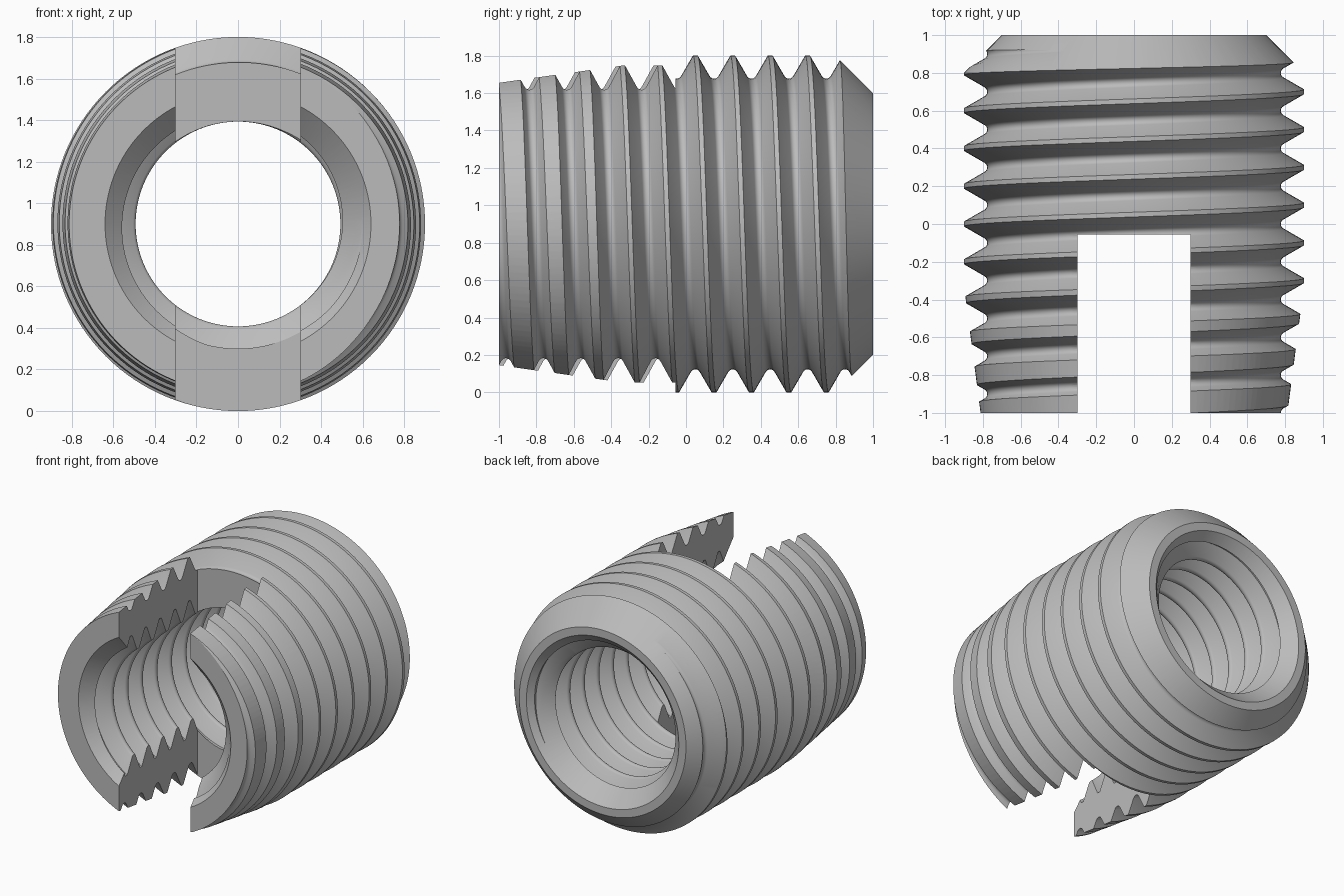
import bpy, bmesh
from math import sin, cos, pi, radians
from mathutils import Vector

if "Cube" in bpy.data.objects:
    bpy.data.objects.remove(bpy.data.objects["Cube"], do_unlink=True)

SEG = 128
AXIS_Z = 0.9

steel = bpy.data.materials.new("grey_steel")
steel.use_nodes = True
steel.diffuse_color = (0.5, 0.5, 0.5, 1)
steel.node_tree.nodes["Principled BSDF"].inputs["Base Color"].default_value = (0.5, 0.5, 0.5, 1)


def finish(bm, name):
    bmesh.ops.recalc_face_normals(bm, faces=bm.faces)
    bmesh.ops.triangulate(bm, faces=bm.faces)
    mesh = bpy.data.meshes.new(name)
    bm.to_mesh(mesh)
    bm.free()
    mesh.materials.append(steel)
    obj = bpy.data.objects.new(name, mesh)
    bpy.context.collection.objects.link(obj)
    return obj


def ring_point(y, r, phi):
    return Vector((r * cos(phi), y, AXIS_Z + r * sin(phi)))


def skin(bm, columns):
    for a, b in zip(columns, columns[1:]):
        for k in range(len(a) - 1):
            bm.faces.new((a[k], a[k + 1], b[k + 1], b[k]))


def cap_ends(bm):
    """Close each open end with a fan around the axis."""
    rims = [e for e in bm.edges if e.is_boundary]
    for side in (-1, 1):
        rim = [e for e in rims if e.verts[0].co.y * side > 0]
        centre = bm.verts.new((0, rim[0].verts[0].co.y, AXIS_Z))
        for e in rim:
            bm.faces.new((centre, e.verts[0], e.verts[1]))


def thread(name, major, pitch, start, half):
    """Threaded rod along y: flat crests, straight flanks, rounded roots."""
    minor = major - 0.6134 * pitch
    fillet = 0.1443 * pitch
    profile = [(-pitch / 16, major), (pitch / 16, major)]
    for i in range(7):
        a = radians(-60 + 20 * i)
        profile.append((pitch / 2 + fillet * sin(a), minor + fillet * (1 - cos(a))))
    turns = int(half / pitch) + 8
    rows = [(start + t * pitch + u, r) for t in range(-turns, turns + 1) for u, r in profile]
    bm = bmesh.new()
    columns = []
    for i in range(SEG + 1):
        phi = 2 * pi * i / SEG
        columns.append([bm.verts.new(ring_point(y - pitch * i / SEG, r, phi)) for y, r in rows])
    skin(bm, columns)
    bmesh.ops.remove_doubles(bm, verts=bm.verts, dist=1e-5)
    # trim square at both ends
    for side in (-1, 1):
        bmesh.ops.bisect_plane(bm, geom=bm.verts[:] + bm.edges[:] + bm.faces[:],
                               plane_co=(0, side * half, 0), plane_no=(0, side, 0),
                               clear_outer=True)
    cap_ends(bm)
    return finish(bm, name)


def lathe(name, profile):
    """Solid of revolution about the y axis, turned half a facet off the threads."""
    bm = bmesh.new()
    columns = [[bm.verts.new(ring_point(y, r, 2 * pi * (i + 0.5) / SEG)) for y, r in profile]
               for i in range(SEG)]
    skin(bm, columns + columns[:1])
    cap_ends(bm)
    return finish(bm, name)


def box(name, lo, hi):
    bm = bmesh.new()
    bmesh.ops.create_cube(bm, size=1)
    for v in bm.verts:
        v.co = Vector([(l + h) / 2 + c * (h - l) for l, h, c in zip(lo, hi, v.co)])
    return finish(bm, name)


def cut(obj, tool, operation="DIFFERENCE"):
    """Apply a boolean, using the exact solver only if the manifold one gives up."""
    before = len(obj.data.vertices)
    mod = obj.modifiers.new(tool.name, "BOOLEAN")
    mod.operation = operation
    mod.object = tool
    tool.hide_render = True
    for solver in ("MANIFOLD", "EXACT"):
        mod.solver = solver
        depsgraph = bpy.context.evaluated_depsgraph_get()
        depsgraph.update()
        mesh = bpy.data.meshes.new_from_object(obj.evaluated_get(depsgraph))
        if len(mesh.vertices) not in (0, before):
            break
    obj.modifiers.clear()
    obj.data = mesh
    bpy.data.objects.remove(tool, do_unlink=True)


# Outer thread, trimmed by a gentle front taper and a back chamfer
insert = thread("threaded_insert", 0.9, 0.2, 0.7, 1.1137)
cut(insert, lathe("envelope", [(-1, 0.8125), (0.05, 0.95), (0.75, 0.95), (1, 0.7)]), "INTERSECT")

# Inner thread, then countersinks at both mouths
cut(insert, thread("bore_thread", 0.6, 0.175, 0.08, 1.2171))
cut(insert, lathe("countersinks", [(-1.1, 0.74), (-0.84, 0.48), (0.84, 0.48), (1.1, 0.74)]))

# Driver slot across the front
cut(insert, box("slot", (-0.3, -1.3, -0.3), (0.3, -0.055, 2.1)))

# Smooth curves, crisp edges
bpy.ops.object.select_all(action="DESELECT")
insert.select_set(True)
bpy.context.view_layer.objects.active = insert
bpy.ops.object.shade_smooth_by_angle(angle=radians(25))
